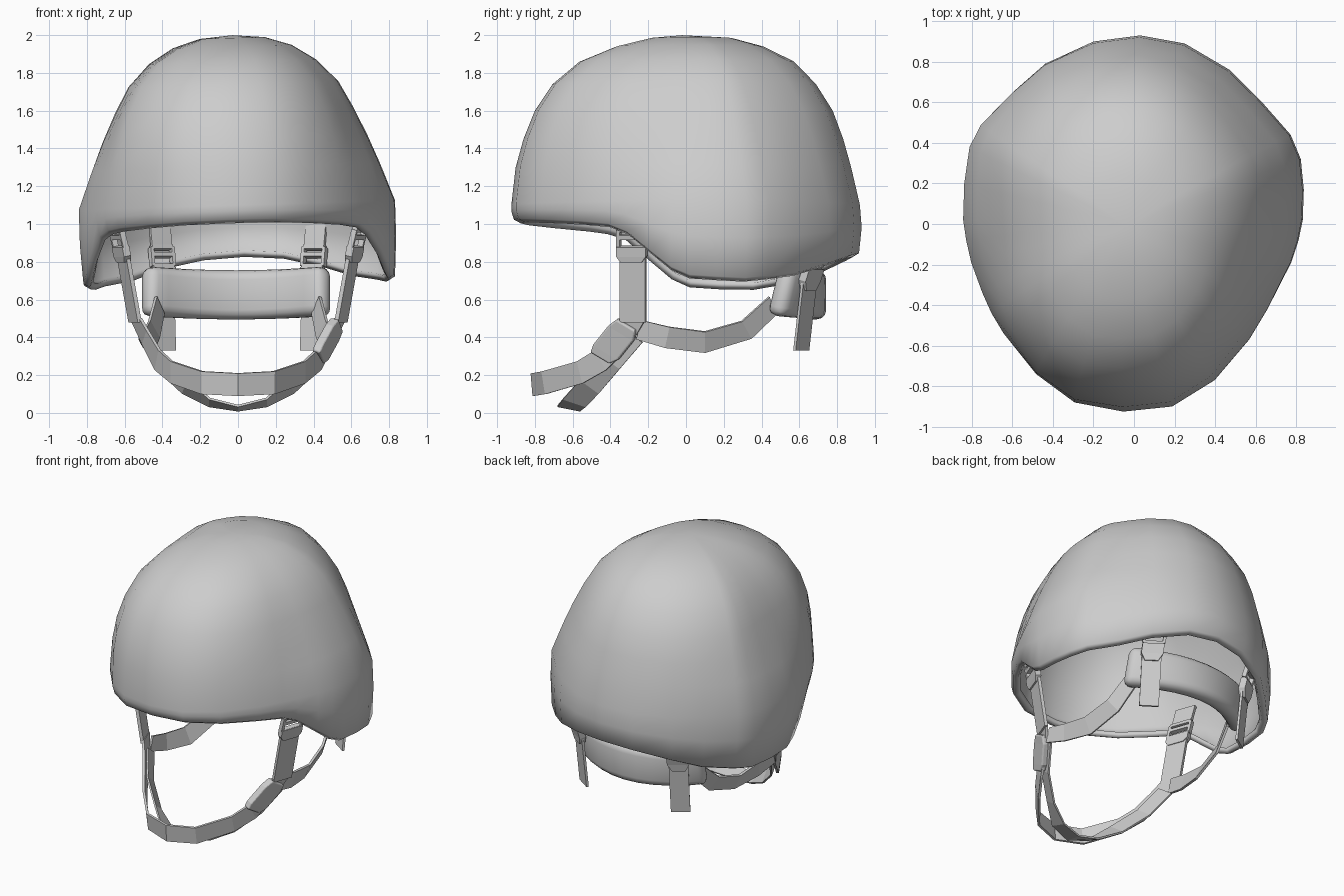
import bpy, bmesh
from mathutils import Vector, Matrix

if "Cube" in bpy.data.objects:
    bpy.data.objects.remove(bpy.data.objects["Cube"], do_unlink=True)

grey = bpy.data.materials.new("plain_grey")
grey.use_nodes = True
grey.diffuse_color = (0.61, 0.61, 0.61, 1)
grey.node_tree.nodes["Principled BSDF"].inputs["Base Color"].default_value = (0.61, 0.61, 0.61, 1)


def finish(name, bm, angle=None):
    """Make an object; flat shaded unless a smoothing angle is given."""
    bmesh.ops.recalc_face_normals(bm, faces=bm.faces)
    mesh = bpy.data.meshes.new(name)
    bm.to_mesh(mesh)
    bm.free()
    obj = bpy.data.objects.new(name, mesh)
    bpy.context.collection.objects.link(obj)
    mesh.materials.append(grey)
    if angle:
        bpy.ops.object.select_all(action='DESELECT')
        obj.select_set(True)
        bpy.context.view_layer.objects.active = obj
        bpy.ops.object.shade_smooth_by_angle(angle=angle)
    return obj


def mirror(obj):
    mod = obj.modifiers.new("Mirror", 'MIRROR')
    mod.use_clip = True
    mod.merge_threshold = 0.002


def ribbon(name, path, thick=0.016, mirrored=True, bevel=0, angle=None):
    """Flat band through (centre, half-width vector) pairs, given thickness."""
    bm = bmesh.new()
    rows = [(bm.verts.new(Vector(p) + Vector(w)), bm.verts.new(Vector(p) - Vector(w)))
            for p, w in path]
    for a, b in zip(rows, rows[1:]):
        bm.faces.new((a[0], a[1], b[1], b[0]))
    obj = finish(name, bm, angle)
    if mirrored:
        mirror(obj)
    mod = obj.modifiers.new("Thickness", 'SOLIDIFY')
    mod.thickness = thick
    mod.offset = 0
    if bevel:
        mod = obj.modifiers.new("Round", 'BEVEL')
        mod.width = bevel
        mod.segments = 3
        mod.limit_method = 'ANGLE'
        mod.angle_limit = 0.8


def buckle(name, centre, across, up):
    """Open frame of two rails and three bars."""
    bm = bmesh.new()
    centre, across, up = Vector(centre), Vector(across), Vector(up)
    x, z = across.normalized(), up.normalized()
    y = z.cross(x).normalized()
    frame = Matrix((x, y, z)).transposed().to_4x4()
    bars = [(across * s, 0.02, 2 * up.length) for s in (-1, 1)]
    bars += [(up * s, 2 * across.length, 0.025) for s in (-1, 0.2, 1)]
    for offset, sx, sz in bars:
        bmesh.ops.create_cube(bm, size=1, matrix=Matrix.Translation(centre + offset) @ frame
                              @ Matrix.Diagonal((sx, 0.03, sz, 1)))
    mirror(finish(name, bm))


def interpolate(table, y):
    for (a, za), (b, zb) in zip(table, table[1:]):
        if y <= b:
            return za + (zb - za) * (y - a) / (b - a)
    return table[-1][1]


# Helmet shell: plan outline, rim height along y, and dome narrowing by height
outline = [(.19, -.9), (.4, -.77), (.57, -.57), (.66, -.42), (.71, -.32), (.775, -.19),
           (.81, -.08), (.83, .02), (.835, .17), (.82, .32), (.77, .44), (.63, .6),
           (.47, .76), (.25, .89), (.03, .93), (-.2, .9), (-.44, .79), (-.6, .65),
           (-.755, .49), (-.81, .38), (-.835, .2), (-.84, .02), (-.825, -.08), (-.8, -.19),
           (-.745, -.34), (-.7, -.44), (-.64, -.54), (-.48, -.74), (-.29, -.88), (-.05, -.925)]
rim = [(-.93, 1.04), (-.5, 1.01), (-.36, .99), (-.2, .86), (-.06, .75), (.03, .72),
       (.35, .705), (.65, .75), (.93, .86)]
# height, then the share of the outline kept at the front, back and sides
dome = [(1.1, 1, .99, 1), (1.3, .975, .94, .91), (1.45, .93, .895, .835),
        (1.6, .865, .835, .75), (1.74, .765, .74, .66), (1.86, .61, .615, .52),
        (1.94, .4, .44, .37), (1.985, .2, .26, .2)]
bm = bmesh.new()
columns = []
for x, y in outline:
    low = interpolate(rim, y)
    side = x * x / (x * x + y * y)
    # the upper dome is fuller at the corners, most of all at the front
    corner = 4 * side * (1 - side) * ((.09 if x < 0 else .04) if y < 0 else (.04 if x < 0 else 0))
    points = [(.945, low - .035), (.985, low - .015), (1, (low + 1.1) / 2)]
    for z, front, back, wide in dome:
        long = front if y < 0 else back
        fullness = 1 + corner * min(1, (z - 1.1) * 2.3)
        points.append(((long + (wide - long) * side) * fullness, z))
    columns.append([bm.verts.new((x * r, y * r, z)) for r, z in points])
apex = bm.verts.new((0, -.02, 2))
for a, b in zip(columns, columns[1:] + columns[:1]):
    for i in range(len(a) - 1):
        bm.faces.new((a[i], b[i], b[i + 1], a[i + 1]))
    bm.faces.new((a[-1], b[-1], apex))
tilt = Matrix.Translation((0, 0, 1)) @ Matrix.Rotation(-.03, 4, 'Y') @ Matrix.Translation((0, 0, -1))
bmesh.ops.transform(bm, matrix=tilt, verts=bm.verts)
shell = finish("helmet_shell", bm, 1.2)
wall = shell.modifiers.new("Wall", 'SOLIDIFY')
wall.thickness = 0.04
wall.offset = -1

# Curved nape pad, its ends leaning forward at the bottom
stations = [i / 5 for i in range(-5, 6)]
ribbon("nape_pad", [((.485 * t - .01, .685 - .195 * t * t, .625 + .02 * t * t),
                     (0, .035 * t * t, .13)) for t in stations], 0.115, False, 0.05, 1.2)

# Side straps, hung from open buckles with clips
edge = (.025, .068, 0)
ribbon("side_anchor_straps", [((.68, -.28, 1.1), edge), ((.645, -.285, .96), edge)], 0.022)
buckle("side_buckles", (.632, -.285, .92), (.026, .072, 0), (.012, 0, .05))
ribbon("side_strap_clips", [((.622, -.285, .88), (.028, .078, 0)),
                            ((.613, -.285, .83), (.028, .078, 0)),
                            ((.605, -.285, .8), (.02, .055, 0))], 0.04)
ribbon("side_straps", [((.615, -.28, .87), edge), ((.545, -.28, .48), edge)], 0.022)

# Chin straps: front band and lower cup band
slant = (.012, .05, -.036)
ribbon("front_chin_strap", [((.54, -.28, .5), edge), ((.49, -.34, .4), slant),
                            ((.425, -.45, .28), (.01, .03, -.052)),
                            ((.35, -.56, .215), (0, .015, -.058)),
                            ((.19, -.75, .16), (0, .01, -.06)),
                            ((0, -.81, .15), (0, .005, -.06))])
ribbon("lower_chin_strap", [((.5, -.28, .41), slant), ((.42, -.4, .27), slant),
                            ((.28, -.51, .14), slant),
                            ((.15, -.59, .055), (0, .06, -.02)),
                            ((0, -.62, .025), (0, .06, -.012))], 0.012)
ribbon("chin_slider", [((.525, -.31, .47), (.012, .05, -.03)),
                       ((.5, -.34, .425), (.015, .066, -.04)),
                       ((.445, -.42, .325), (.015, .066, -.04)),
                       ((.425, -.45, .295), (.012, .05, -.03))], 0.05, False, 0.01)

# Rear straps from the side straps to the pad ends
ribbon("rear_straps", [((.52, -.25, .44), (0, .015, .05)), ((.505, -.1, .4), (.01, .012, .055)),
                       ((.475, .1, .375), (.025, 0, .055)),
                       ((.445, .32, .44), (.025, -.025, .045)),
                       ((.415, .46, .57), (.02, -.02, .045))])

# Nape straps: anchor, open buckle, clip and hanging end
slope = (.053, -.036, 0)
ribbon("nape_anchor_straps", [((.42, .77, 1.05), slope), ((.405, .715, .88), slope)])
buckle("nape_buckles", (.402, .695, .825), (.055, -.037, 0), (.004, .022, .05))
ribbon("nape_clips", [((.4, .675, .765), (.06, -.04, 0)), ((.396, .655, .7), (.06, -.04, 0)),
                      ((.394, .645, .65), (.036, -.025, 0))], 0.045)
ribbon("nape_straps", [((.399, .67, .76), slope), ((.395, .65, .68), slope),
                       ((.385, .61, .33), slope)])
